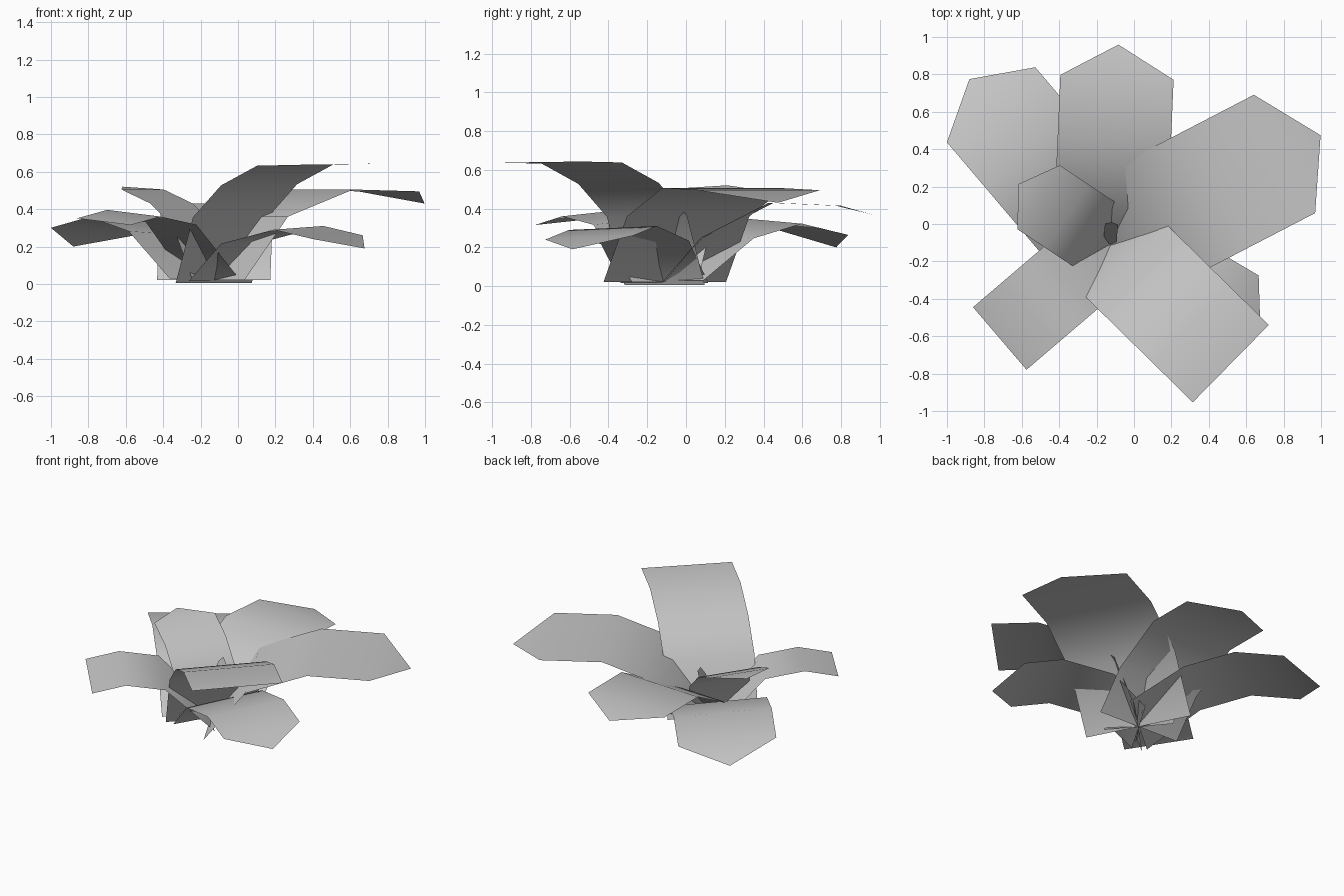
import bpy
import bmesh
from math import cos, sin, radians
from mathutils import Vector

old = bpy.data.objects.get("Cube")
if old:
    bpy.data.objects.remove(old, do_unlink=True)

# Single grey material for the whole plant
GREY = (0.56, 0.56, 0.56, 1.0)
grey = bpy.data.materials.new("leaf_grey")
grey.use_nodes = True
grey.diffuse_color = GREY
grey.node_tree.nodes["Principled BSDF"].inputs["Base Color"].default_value = GREY
grey.node_tree.nodes["Principled BSDF"].inputs["Roughness"].default_value = 0.8

ROOT = Vector((-0.13, -0.11, 0))


def leaf(name, heading, half_width, rows, tip=None, roll=0.0):
    """Arching strip from the root; rows and tip are (reach, height)."""
    angle = radians(heading)
    out = Vector((cos(angle), sin(angle), 0))
    side = Vector((-sin(angle), cos(angle), 0)) * half_width
    up = Vector((0, 0, 1))
    bm = bmesh.new()
    previous = None
    for reach, height in rows:
        middle = ROOT + out * reach + up * height
        lift = up * (roll if reach > 0 else 0)
        pair = (bm.verts.new(middle + side + lift),
                bm.verts.new(middle - side - lift))
        if previous:
            bm.faces.new((previous[0], previous[1], pair[1], pair[0]))
        previous = pair
    if tip:
        point = bm.verts.new(ROOT + out * tip[0] + up * tip[1])
        bm.faces.new((previous[0], previous[1], point))
    for face in bm.faces:
        face.smooth = True
    mesh = bpy.data.meshes.new(name)
    bm.to_mesh(mesh)
    bm.free()
    mesh.materials.append(grey)
    obj = bpy.data.objects.new(name, mesh)
    bpy.context.collection.objects.link(obj)
    return obj


# Pointed leaves
leaf("back_leaf", 87.5, 0.303,
     [(0, 0.02), (0.2, 0.25), (0.55, 0.43), (0.895, 0.415)], (1.07, 0.37))
leaf("back_left_leaf", 27.4, 0.356,
     [(0, 0.02), (0.263, 0.36), (0.656, 0.505), (1.053, 0.495)], (1.27, 0.43))
leaf("low_front_left_leaf", -30.5, 0.262,
     [(0, 0.015), (0.2, 0.225), (0.526, 0.3), (0.77, 0.25)], (0.936, 0.19), 0.01)
leaf("back_right_leaf", 130.3, 0.31,
     [(0, 0.03), (0.34, 0.265), (0.667, 0.34), (0.98, 0.282)], (1.16, 0.2), 0.018)
leaf("inner_leaf", 146.4, 0.205,
     [(0, 0.02), (0.12, 0.3), (0.27, 0.43), (0.457, 0.505)], (0.585, 0.52))

# Square-ended leaves
leaf("tall_front_leaf", -44.5, 0.29,
     [(0, 0.005), (0.13, 0.36), (0.34, 0.53), (0.61, 0.635), (0.908, 0.64)], roll=0.003)
leaf("front_right_leaf", 220.5, 0.22,
     [(0, 0.02), (0.31, 0.335), (0.56, 0.378), (0.773, 0.333)], roll=-0.018)

# Small young shoot at the heart of the plant
leaf("young_shoot", 85, 0.035,
     [(0, 0.02), (0.08, 0.25), (0.11, 0.35)], (0.12, 0.39))
